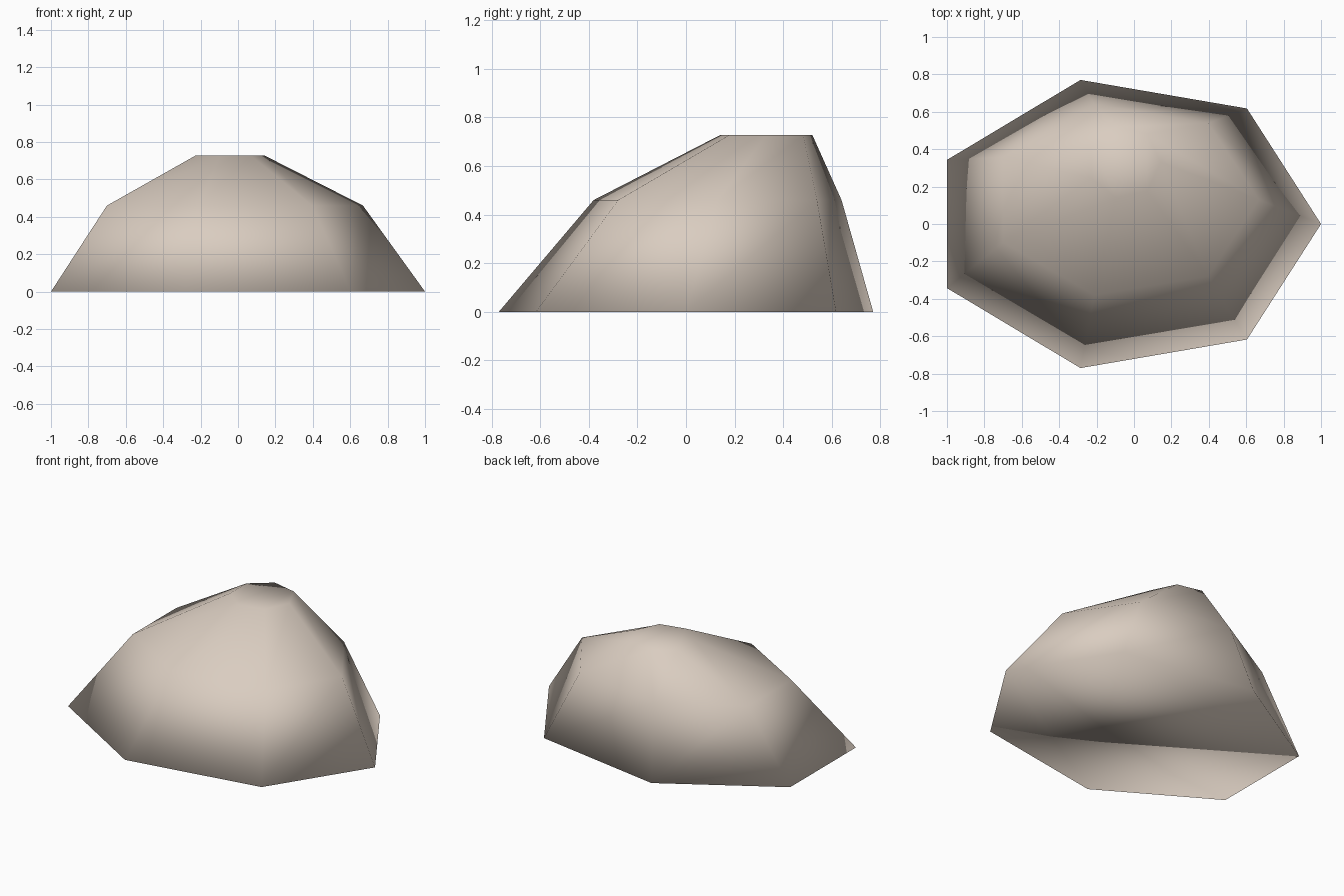
import bpy
import bmesh
from math import cos, sin, tau

cube = bpy.data.objects.get("Cube")
if cube:
    bpy.data.objects.remove(cube, do_unlink=True)

# Warm beige stone
stone = bpy.data.materials.new("beige_stone")
stone.use_nodes = True
colour = (0.70, 0.61, 0.53, 1)
stone.diffuse_color = colour
bsdf = next(n for n in stone.node_tree.nodes if n.type == "BSDF_PRINCIPLED")
bsdf.inputs["Base Color"].default_value = colour

SIDES = 7
CENTRE_X = -0.052
# Each layer: height, x radius, y radius, y offset toward the back
LAYERS = [
    (0.0, 1.052, 0.79, 0.0),
    (0.46, 0.72, 0.523, 0.13),
    (0.727, 0.195, 0.195, 0.33),
]


def add_ring(bm, z, rx, ry, cy):
    angles = [tau * i / SIDES for i in range(SIDES)]
    return [bm.verts.new((CENTRE_X + rx * cos(a), cy + ry * sin(a), z)) for a in angles]


# Boulder: three seven-sided rings bridged and capped
bm = bmesh.new()
rings = [add_ring(bm, *layer) for layer in LAYERS]
for low, high in zip(rings, rings[1:]):
    for i in range(SIDES):
        j = (i + 1) % SIDES
        bm.faces.new((low[i], low[j], high[j], high[i]))
bm.faces.new(rings[0][::-1])
bm.faces.new(rings[-1])

# One continuous smooth surface, including the underside
for face in bm.faces:
    face.smooth = True
bmesh.ops.recalc_face_normals(bm, faces=bm.faces[:])

mesh = bpy.data.meshes.new("boulder")
bm.to_mesh(mesh)
bm.free()
mesh.materials.append(stone)
boulder = bpy.data.objects.new("boulder", mesh)
bpy.context.collection.objects.link(boulder)
